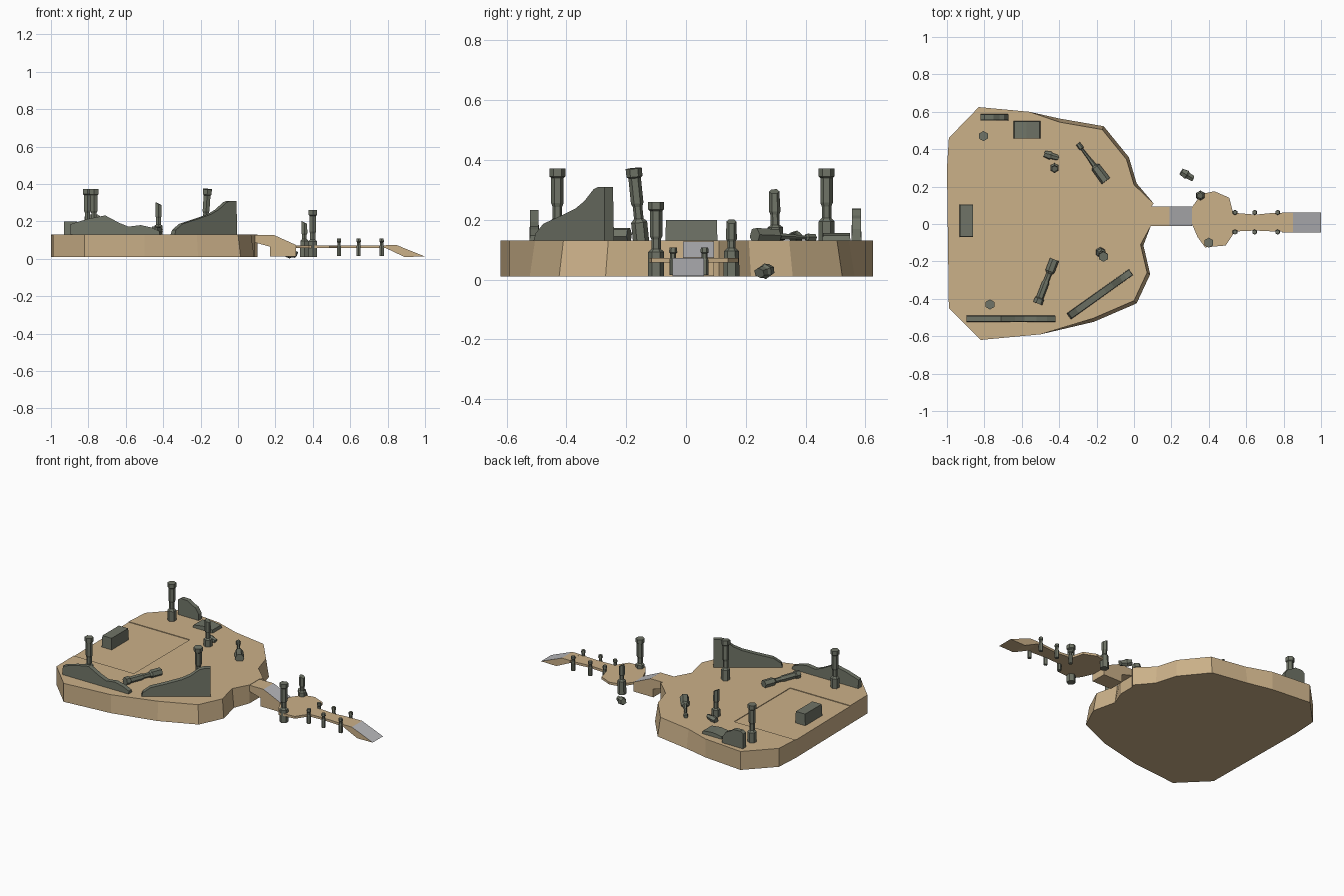
import bpy, bmesh, math
from mathutils import Vector, Matrix

if "Cube" in bpy.data.objects:
    bpy.data.objects.remove(bpy.data.objects["Cube"], do_unlink=True)


def material(name, rgb):
    m = bpy.data.materials.new(name)
    m.use_nodes = True
    m.diffuse_color = (*rgb, 1)
    m.node_tree.nodes["Principled BSDF"].inputs["Base Color"].default_value = (*rgb, 1)
    return m


SAND = material("sand", (0.60, 0.44, 0.25))
STONE = material("mossy_stone", (0.16, 0.175, 0.135))
PALE = material("pale_step", (0.48, 0.48, 0.50))


def finish(name, bm, *mats):
    bmesh.ops.recalc_face_normals(bm, faces=bm.faces)
    mesh = bpy.data.meshes.new(name)
    bm.to_mesh(mesh)
    bm.free()
    for m in mats:
        mesh.materials.append(m)
    obj = bpy.data.objects.new(name, mesh)
    bpy.context.collection.objects.link(obj)
    return obj


def loft(rings):
    """Skin a list of equal-length point rings and cap both ends."""
    bm = bmesh.new()
    vs = [[bm.verts.new(p) for p in r] for r in rings]
    n = len(rings[0])
    for a, b in zip(vs, vs[1:]):
        for i in range(n):
            j = (i + 1) % n
            bm.faces.new((a[i], a[j], b[j], b[i]))
    bm.faces.new(vs[0])
    bm.faces.new(vs[-1])
    return bm


def wall(name, start, angle, thick, profile, mat=STONE, taper=1.0):
    """Upright profile (distance, height) extruded sideways."""
    rings = [[(u, s * thick / 2 * (taper if z > 0.14 else 1), z) for u, z in profile]
             for s in (-1, 1)]
    bm = loft(rings)
    bm.transform(Matrix.Translation((*start, 0)) @ Matrix.Rotation(math.radians(angle), 4, 'Z'))
    return finish(name, bm, mat)


FULL = [(0, .027), (.27, .027), (.32, .016), (.48, .016), (.53, .021),
        (.87, .021), (.89, .027), (1, .027)]
BROKEN = [(0, .026), (.27, .026), (.32, .015), (.52, .015), (.58, .019), (.97, .017)]
CHUNK = [(0, .018), (.45, .024), (.6, .018), (1, .016)]


def column(name, base, tip, profile=FULL, fat=1.0, slant=0.0, sides=6):
    """Faceted lathe between two points; slant breaks off the top at an angle."""
    base, axis = Vector(base), Vector(tip) - Vector(base)
    rings = []
    for k, (f, r) in enumerate(profile):
        ring = []
        for i in range(sides):
            a = math.pi / 2 + math.tau * i / sides
            x, y = r * fat * math.cos(a), r * fat * math.sin(a)
            drop = slant * x if k == len(profile) - 1 else 0
            ring.append((x, y, f * axis.length - drop))
        rings.append(ring)
    bm = loft(rings)
    turn = Vector((0, 0, 1)).rotation_difference(axis).to_matrix().to_4x4()
    bm.transform(Matrix.Translation(base) @ turn)
    return finish(name, bm, STONE)


# Main island: rim flares outward towards the bottom on the bridge side
rim = [(-.99, -.45), (-.82, -.62), (-.5, -.59), (-.22, -.505), (0, -.41), (.07, -.26),
       (.035, -.11), (.09, -.01), (.09, .09), (.105, .11), (0, .21), (-.04, .345),
       (-.17, .505), (-.4, .545), (-.56, .6), (-.83, .625), (-.99, .46), (-1, .3)]


def flare(x, y):
    k = 1.035 if -.45 < x < .08 else 1.0
    return (-.4 + (x + .4) * k, y * k, .01)


island = finish("island", loft([[flare(x, y) for x, y in rim],
                                [(x, y, .13) for x, y in rim]]), SAND)

# Shallow worn area cut into the island top
cut = loft([[(-1.2, -.27, z), (-.56, -.27, z), (-.56, .305, z), (-1.2, .305, z)]
            for z in (.126, .2)])
cutter = finish("worn_area_cutter", cut, SAND)
cutter.hide_render = True
cutter.hide_viewport = True
cutter.display_type = 'WIRE'
mod = island.modifiers.new("worn_area", 'BOOLEAN')
mod.operation = 'DIFFERENCE'
mod.solver = 'EXACT'
mod.object = cutter

# Thin landing and walkway
deck = [(.31, 0), (.34, -.07), (.38, -.125), (.49, -.115), (.54, -.04), (.65, -.035),
        (.75, -.04), (.85, -.04), (.85, .055), (.75, .06), (.65, .05), (.53, .06),
        (.51, .14), (.43, .175), (.36, .16), (.31, .09)]
finish("walkway", loft([[(x, y, z) for x, y in deck] for z in (.057, .072)]), SAND)

# Ramps with pale sloping tops
ramps = {
    "upper_ramp": (.042, .104, [(.08, .128), (.19, .128), (.31, .074), (.31, .012),
                                (.17, .012), (.17, .065), (.08, .09)]),
    "lower_ramp": (.008, .106, [(.79, .0725), (.85, .0725), (1, .012), (.89, .01), (.79, .057)]),
}
for name, (y, width, profile) in ramps.items():
    ramp = wall(name, (0, y), 0, width, profile, SAND)
    ramp.data.materials.append(PALE)
    for p in ramp.data.polygons:
        if p.normal.z > .2 and p.normal.x > .2:
            p.material_index = 1

# Walkway posts
for i, x in enumerate((.54, .645, .768)):
    for side, y in (("left", .062), ("right", -.043)):
        column(f"walkway_post_{side}_{i + 1}", (x, y, .015), (x, y, .108),
               [(0, .013), (.55, .013), (.62, .010), (.78, .010), (.82, .014), (1, .012)])

# Landing pillars and a fallen chunk beside them
column("landing_pillar_front", (.40, -.10, .01), (.40, -.10, .26),
       [(0, .027), (.33, .027), (.37, .016), (.5, .016), (.54, .021), (.88, .021),
        (.9, .027), (1, .027)])
column("landing_pillar_back", (.355, .152, .01), (.355, .152, .20),
       [(0, .027), (.45, .025), (.5, .014), (.62, .014), (.66, .018), (.97, .017)], slant=.5)
column("fallen_chunk", (.253, .28, .032), (.312, .245, .022), CHUNK, 1.1, .4)

# Standing columns on the island
column("column_back", (-.805, .47, .128), (-.805, .47, .372))
column("column_front", (-.77, -.43, .125), (-.77, -.43, .372))
column("column_leaning", (-.18, -.15, .125), (-.163, -.175, .372))
column("column_broken", (-.425, .30, .128), (-.425, .295, .30), BROKEN, slant=.5)

# Toppled columns and rubble
column("toppled_column_front", (-.425, -.19, .148), (-.515, -.425, .15), fat=.95)
column("toppled_column_back", (-.15, .23, .147), (-.30, .43, .14),
       [(0, .028), (.37, .026), (.41, .013), (.62, .009), (.85, .007), (.87, .014), (1, .013)])
column("rubble", (-.48, .375, .142), (-.41, .355, .142), CHUNK, .95, .6)

# Stone block near the rear edge
wall("stone_block", (-.932, .018), 0, .175, [(0, .12), (.072, .12), (.07, .2), (.003, .2)], taper=.97)

# Toppled slab
wall("toppled_slab", (-.645, .503), 0, .095,
     [(0, .125), (.145, .125), (.14, .148), (.07, .156), (.005, .146)], taper=.95)

# Ruined walls
wall("back_wall", (-.82, .57), 0, .034,
     [(0, .125), (0, .225), (.02, .238), (.07, .236), (.10, .215), (.125, .205),
      (.148, .17), (.15, .125)], taper=.85)
wall("front_wall", (-.895, -.507), 0, .034,
     [(0, .125), (0, .185), (.09, .213), (.185, .232), (.26, .192), (.31, .172),
      (.375, .18), (.43, .168), (.475, .148), (.475, .125)], taper=.85)
wall("corner_wall", (-.35, -.495), 35.5, .04,
     [(0, .125), (.01, .155), (.055, .187), (.15, .212), (.24, .238), (.29, .262),
      (.345, .303), (.37, .31), (.408, .31), (.41, .125)], taper=.85)
